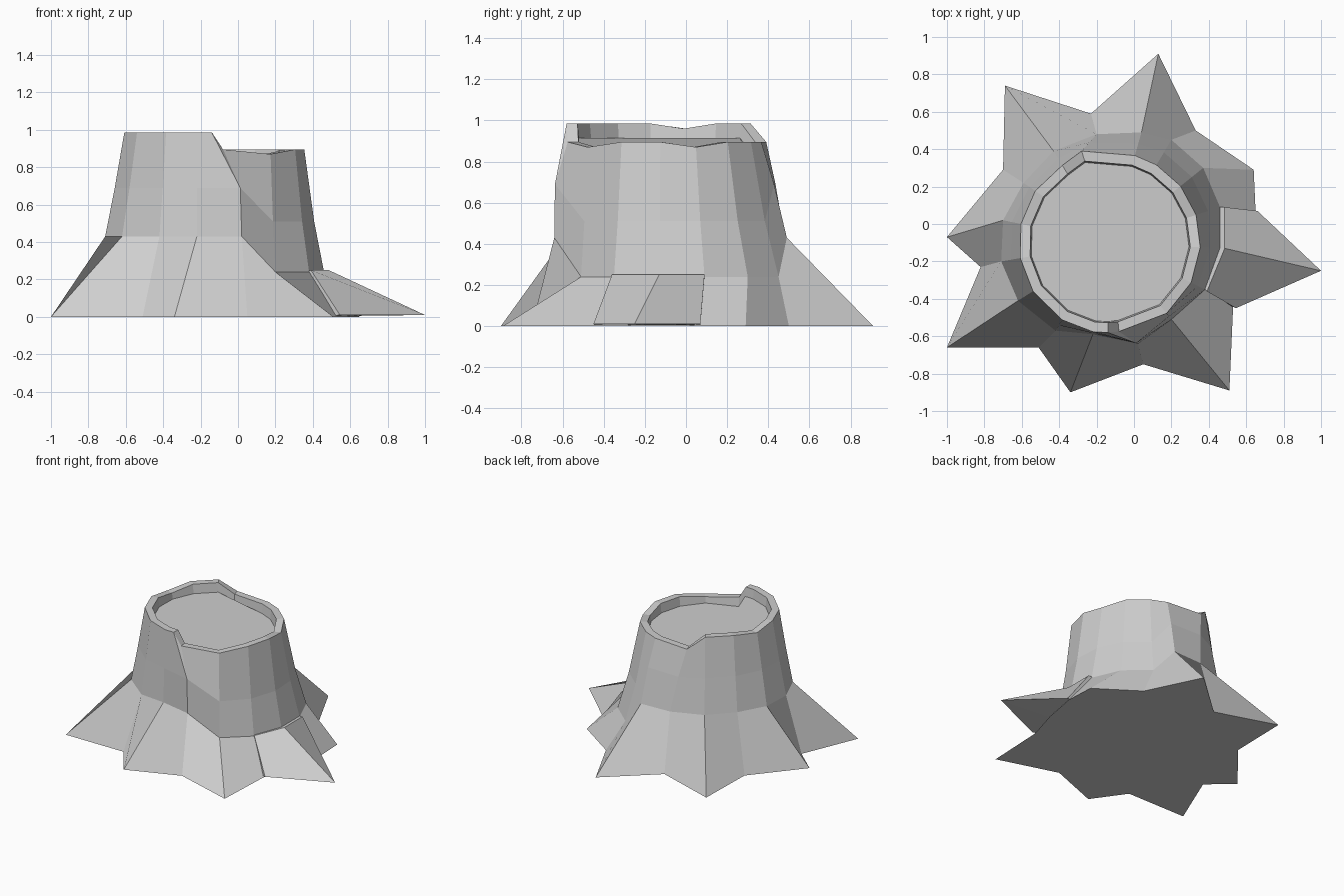
import bpy, bmesh
from mathutils import Vector

cube = bpy.data.objects.get("Cube")
if cube:
    bpy.data.objects.remove(cube, do_unlink=True)

wood = bpy.data.materials.new("grey_wood")
wood.use_nodes = True
GREY = (0.62, 0.62, 0.62, 1)
wood.diffuse_color = GREY
wood.node_tree.nodes["Principled BSDF"].inputs["Base Color"].default_value = GREY

CENTRE = Vector((-0.13, -0.10))
RIM_RADIUS = 0.485
HIGH_RIM, LOW_RIM = 0.985, 0.895
FLOOR_DEPTH = 0.07

# Ground outline: odd entries are root tips, even entries the valleys between
ground = [(.65, .07), (.64, .29), (.33, .50), (.13, .91), (-.23, .59), (-.69, .74),
          (-.70, .29), (-1, -.07), (-.82, -.23), (-1, -.66), (-.51, -.66), (-.34, -.90),
          (.05, -.75), (.51, -.89), (.53, -.44), (.60, -.20)]
# Outline where the roots meet the trunk
collar = [(.46, .09), (.37, .30), (.20, .45), (.04, .49), (-.20, .48), (-.43, .39),
          (-.59, .22), (-.70, .02), (-.71, -.20), (-.62, -.41), (-.42, -.57), (-.22, -.59),
          (.02, -.64), (.20, -.51), (.38, -.35), (.46, -.13)]
SEAM = 12
CHIPPED = (0, 7, 13)


def finish(bm, name):
    bmesh.ops.recalc_face_normals(bm, faces=bm.faces[:])
    mesh = bpy.data.meshes.new(name)
    bm.to_mesh(mesh)
    bm.free()
    mesh.materials.append(wood)
    obj = bpy.data.objects.new(name, mesh)
    bpy.context.collection.objects.link(obj)


def face(bm, *verts):
    unique = list(dict.fromkeys(verts))
    if len(unique) > 2:
        bm.faces.new(unique)


# Stump: columns of points running ground, collar, middle, rim, inner rim, floor
bm = bmesh.new()


def upper(flat, z, chip=0):
    inner = CENTRE + (flat - CENTRE) * 0.89
    floor = CENTRE + (flat - CENTRE) * 0.875
    return [bm.verts.new((*flat, z - chip)), bm.verts.new((*inner, z - chip)),
            bm.verts.new((*floor, z - FLOOR_DEPTH))]


columns = []
for i, (low, ring) in enumerate(zip(ground, map(Vector, collar))):
    rim = CENTRE + (ring - CENTRE).normalized() * RIM_RADIUS
    if i == 4:
        rim = Vector((-.28, .39))
    if i == SEAM:
        rim = Vector((-.14, -.58))
    high_collar = 3 <= i <= SEAM
    mid = ring.lerp(rim, 0.05 if i == SEAM else 0.5)
    lower = [bm.verts.new((*low, 0)),
             bm.verts.new((*ring, 0.43 if high_collar else 0.24)),
             bm.verts.new((*mid, 0.69 if high_collar else 0.51))]
    columns.append(lower + upper(rim, HIGH_RIM if 5 <= i <= SEAM else LOW_RIM,
                                 0.025 if i in CHIPPED else 0))
    if i == SEAM:
        # Step down from the tall half of the rim to the low half
        columns.append(lower + upper(Vector((-.08, -.575)), LOW_RIM))

# Walls, underside and sloping cut surface
for a, b in zip(columns, columns[1:] + columns[:1]):
    for k in range(5):
        face(bm, b[k], b[k + 1], a[k + 1], a[k])
face(bm, *[c[0] for c in columns])
face(bm, *[c[5] for c in columns])
finish(bm, "stump")

# Split root: a separate wedge standing slightly proud of the trunk
bm = bmesh.new()


def row(points, z):
    return [bm.verts.new((x, y, z)) for x, y in points]


top = row([(.39, -.36), (.485, -.13), (.485, .09)], 0.25)
foot = row([(.545, -.45), (1, -.25), (.66, .07)], 0.01)
back_top = row([(.37, -.34), (.45, -.13), (.45, .09)], 0.245)
back_foot = row([(.50, -.43), (.55, -.20), (.58, .07)], 0.005)
loop = [foot, top, back_top, back_foot]
for r, s in zip(loop, loop[1:] + loop[:1]):
    for k in range(2):
        face(bm, r[k + 1], s[k + 1], s[k], r[k])
for k in (0, 2):
    face(bm, *[r[k] for r in loop])
finish(bm, "split_root")
